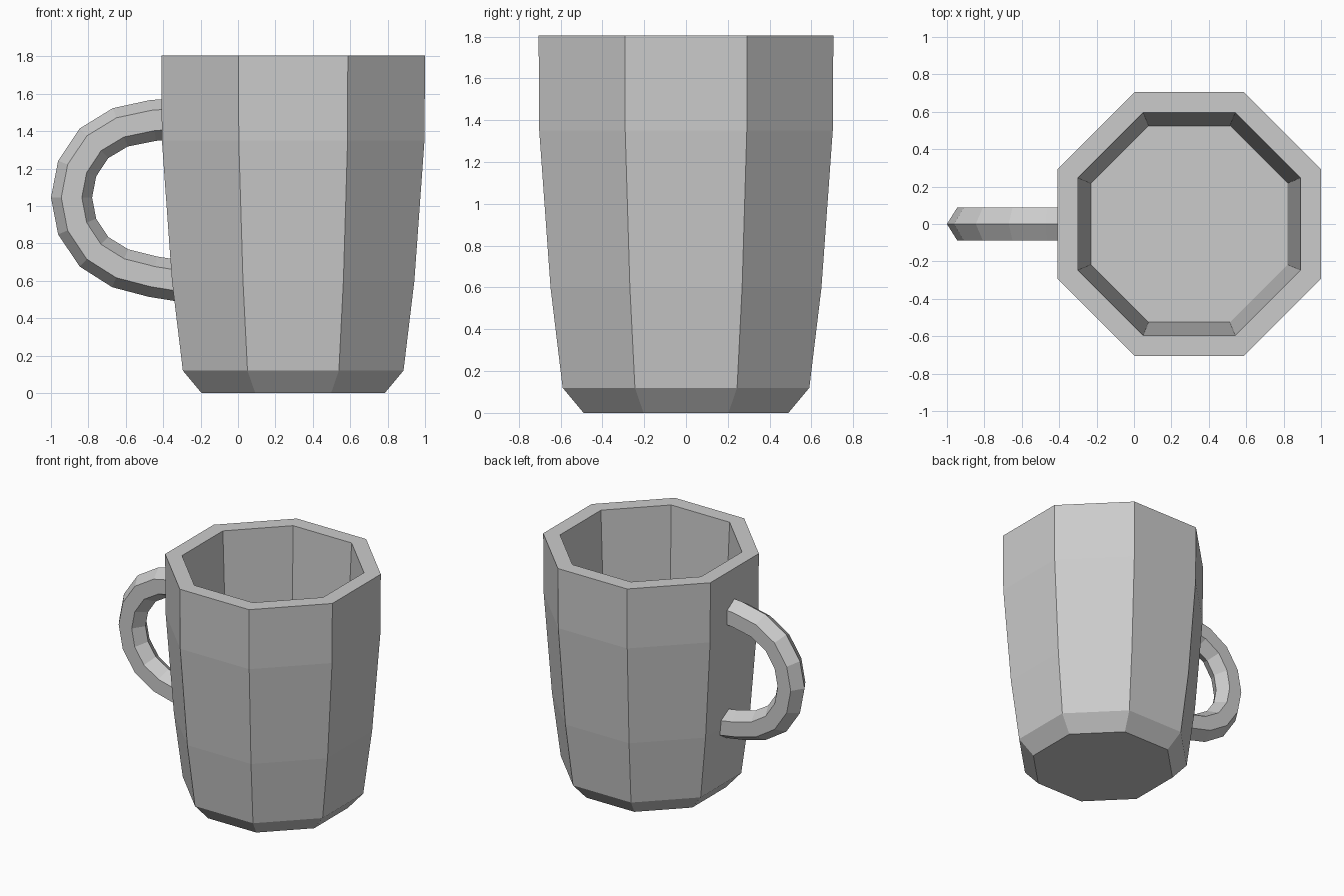
import bpy, bmesh, math
from mathutils import Vector

cube = bpy.data.objects.get("Cube")
if cube:
    bpy.data.objects.remove(cube, do_unlink=True)

grey = bpy.data.materials.new("light_grey")
grey.use_nodes = True
grey.diffuse_color = (0.6, 0.6, 0.6, 1)
grey.node_tree.nodes["Principled BSDF"].inputs["Base Color"].default_value = grey.diffuse_color


def skin_rings(name, rings):
    """Flat-shaded closed skin over a list of equally sized rings."""
    bm = bmesh.new()
    loops = [[bm.verts.new(p) for p in ring] for ring in rings]
    n = len(rings[0])
    for a, b in zip(loops, loops[1:]):
        for i in range(n):
            j = (i + 1) % n
            bm.faces.new((a[i], a[j], b[j], b[i]))
    bm.faces.new(loops[0][::-1])
    bm.faces.new(loops[-1])
    bmesh.ops.recalc_face_normals(bm, faces=bm.faces)
    mesh = bpy.data.meshes.new(name)
    bm.to_mesh(mesh)
    bm.free()
    mesh.materials.append(grey)
    obj = bpy.data.objects.new(name, mesh)
    bpy.context.collection.objects.link(obj)
    return obj


# Octagonal cup: (distance to flat side, height), up the outside, down the inside
SIDES = 8
CUP_X = 0.295
profile = [(0.49, 0), (0.59, 0.12), (0.648, 0.6), (0.702, 1.35),
           (0.705, 1.805), (0.595, 1.805), (0.525, 0.12)]


def octagon(apothem, z):
    r = apothem / math.cos(math.pi / SIDES)
    angles = [(k + 0.5) * math.tau / SIDES for k in range(SIDES)]
    return [(CUP_X + r * math.cos(a), r * math.sin(a), z) for a in angles]


skin_rings("cup_body", [octagon(*p) for p in profile])

# Handle: stretched hexagon swept along a curve, ends sunk into the cup wall
path = [(-0.34, 1.465), (-0.455, 1.457), (-0.63, 1.42), (-0.77, 1.335),
        (-0.86, 1.2), (-0.89, 1.045), (-0.86, 0.89), (-0.77, 0.755),
        (-0.63, 0.667), (-0.455, 0.622), (-0.3, 0.597)]
points = [Vector((x, 0, z)) for x, z in path]
rings = []
for i, p in enumerate(points):
    tangent = (points[min(i + 1, len(points) - 1)] - points[max(i - 1, 0)]).normalized()
    outward = tangent.cross(Vector((0, 1, 0)))
    ring = []
    for k in range(6):
        a = k * math.tau / 6
        side = 0.088 * math.sin(a) / math.sin(math.pi / 3)
        ring.append(p + outward * 0.11 * math.cos(a) + Vector((0, side, 0)))
    rings.append(ring)
skin_rings("handle", rings)
